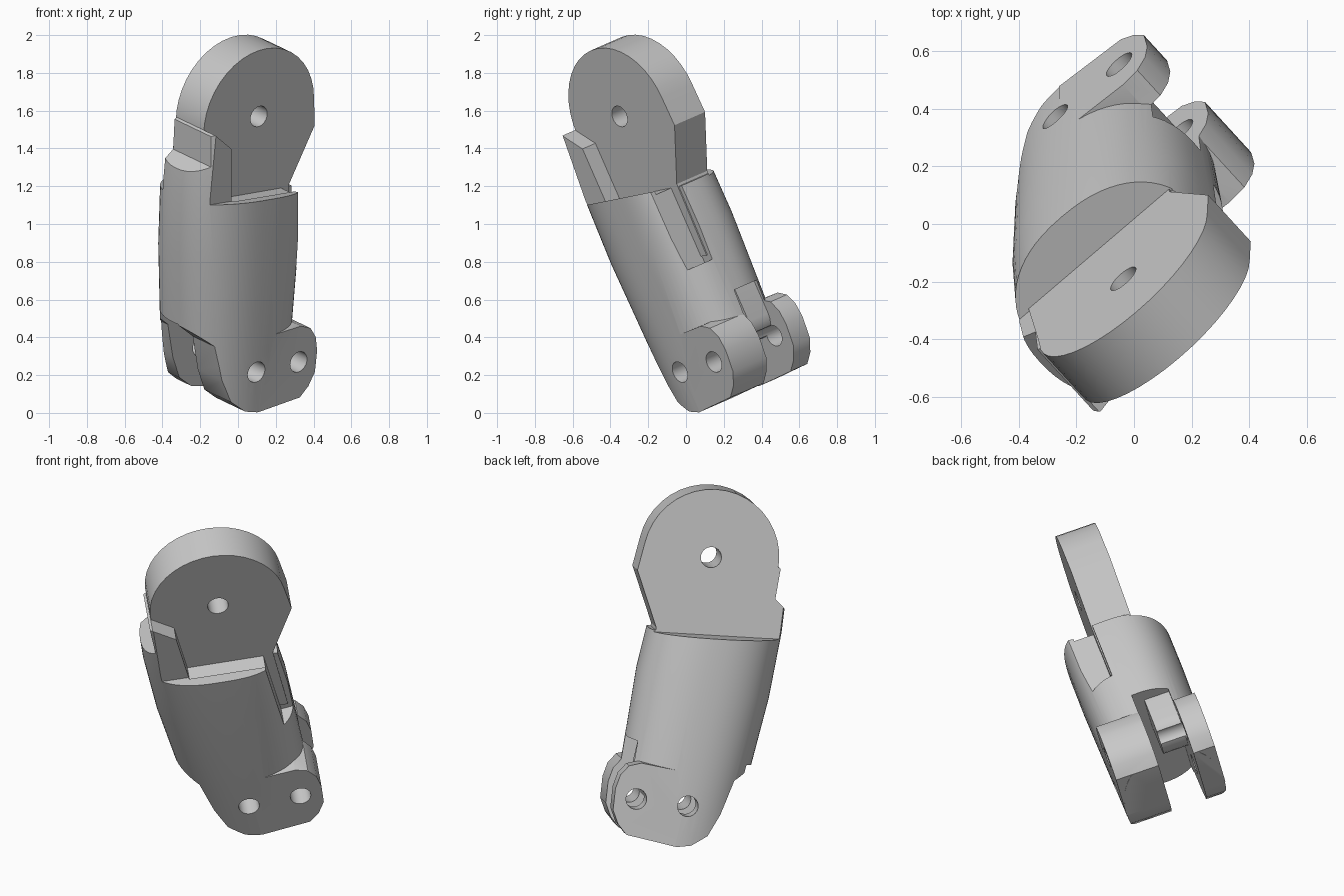
import bpy, bmesh
from math import pi, cos, sin, radians, copysign
from mathutils import Matrix

if "Cube" in bpy.data.objects:
    bpy.data.objects.remove(bpy.data.objects["Cube"])

grey = bpy.data.materials.new("plain_grey")
grey.use_nodes = True
COLOUR = (0.58, 0.58, 0.58, 1)
grey.diffuse_color = COLOUR
grey.node_tree.nodes["Principled BSDF"].inputs["Base Color"].default_value = COLOUR

# Local frame: x = link width, y = pin axis, z = link length


def loft(name, rings):
    """Closed solid through equal rings of points."""
    bm = bmesh.new()
    loops = [[bm.verts.new(p) for p in ring] for ring in rings]
    for a, b in zip(loops, loops[1:]):
        for i in range(len(a)):
            j = (i + 1) % len(a)
            bm.faces.new((a[i], a[j], b[j], b[i]))
    bm.faces.new(loops[0])
    bm.faces.new(loops[-1])
    bmesh.ops.recalc_face_normals(bm, faces=bm.faces)
    mesh = bpy.data.meshes.new(name)
    bm.to_mesh(mesh)
    bm.free()
    mesh.materials.append(grey)
    ob = bpy.data.objects.new(name, mesh)
    bpy.context.collection.objects.link(ob)
    return ob


def slab(name, outline, y0, y1, tilt=0):
    """Side outline extruded along the pin axis, rising by tilt along it."""
    return loft(name, [[(x, y, z + tilt * y) for x, z in outline] for y in (y0, y1)])


def box(name, x0, x1, y0, y1, z0, z1):
    return slab(name, [(x0, z0), (x1, z0), (x1, z1), (x0, z1)], y0, y1)


def arc(cx, cz, r, start, end, n):
    return [(cx + r * cos(radians(start + (end - start) * i / n)),
             cz + r * sin(radians(start + (end - start) * i / n))) for i in range(n + 1)]


def combine(target, tool, operation):
    mod = target.modifiers.new(operation, "BOOLEAN")
    mod.operation, mod.object, mod.solver = operation, tool, "EXACT"
    bpy.context.view_layer.update()
    graph = bpy.context.evaluated_depsgraph_get()
    mesh = bpy.data.meshes.new_from_object(target.evaluated_get(graph))
    target.modifiers.clear()
    target.data = mesh
    bpy.data.objects.remove(tool)


# Rounded body section with one squarer front corner
def body_ring(z, centre, half_width, half_depth, corner):
    ring = []
    for i in range(64):
        c, s = cos(2 * pi * i / 64), sin(2 * pi * i / 64)
        power = corner if c > 0 and s < 0 else 0.88
        ring.append((centre + half_width * copysign(abs(c) ** power, c),
                     0.27 + half_depth * copysign(abs(s) ** power, s), z))
    return ring


link = loft("finger_link", [body_ring(-0.1, 0.135, 0.34, 0.285, 0.86),
                            body_ring(0.3, 0.135, 0.35, 0.293, 0.8),
                            body_ring(0.88, 0.145, 0.375, 0.302, 0.66),
                            body_ring(1.25, 0.15, 0.365, 0.3, 0.62),
                            body_ring(1.7, 0.16, 0.325, 0.285, 0.62)])

# Trim the lower end to its side silhouette
silhouette = [(-0.4, 1.9), (-0.4, 0.56), (-0.23, 0.5), (-0.12, 0.4), (-0.085, 0.2),
              (-0.04, 0.07), (0.04, 0.0), (0.12, -0.025), (0.41, -0.02), (0.505, 0.083),
              (0.7, 0.4), (0.7, 1.9)]
combine(link, slab("trim", silhouette, -0.5, 1.2), "INTERSECT")

# Slanted top cuts, sparing a side wall that ends in a sloping stop
front_top = [(-0.6, 1.294), (0.9, 1.084), (0.9, 2.2), (-0.6, 2.2)]
back_top = [(-0.6, 1.28), (0.9, 1.04), (0.9, 2.2), (-0.6, 2.2)]
wall_top = [(-0.6, 1.36), (-0.2, 1.38), (-0.125, 1.43), (-0.115, 1.6), (-0.1, 1.607),
            (0.01, 1.5), (0.01, 1.18), (0.9, 1.06), (0.9, 2.2), (-0.6, 2.2)]
combine(link, slab("front_cut", front_top, -0.5, 0.066, -0.166), "DIFFERENCE")
combine(link, slab("middle_cut", wall_top, 0.05, 0.39), "DIFFERENCE")
combine(link, slab("back_cut", back_top, 0.385, 1.2), "DIFFERENCE")

# Fork block, slotted into two prongs, with a core left between them
fork = [(0.13, -0.024), (0.41, -0.019), (0.47, 0.03), (0.515, 0.1), (0.53, 0.22),
        (0.52, 0.3), (0.485, 0.36), (0.42, 0.39), (0.13, 0.395)]
combine(link, slab("fork_block", fork, -0.02, 0.56), "UNION")
combine(link, box("fork_slot", -0.6, 0.9, 0.23, 0.435, -0.3, 0.495), "DIFFERENCE")
core = [(0.21, 0.54)] + arc(0.32, 0.31, 0.11, 180, 360, 12) + [(0.43, 0.54)]
combine(link, slab("fork_core", core, 0.29, 0.45), "UNION")

# Side notch where the plate runs down into the body
combine(link, box("side_notch", 0.434, 0.9, -0.3, 0.17, 0.69, 1.4), "DIFFERENCE")

# Eye plate with a round head
plate = arc(0.281, 1.579, 0.381, 0, 180, 20) + [
    (-0.15, 1.2), (-0.15, 0.9), (0.3, 0.75), (0.48, 0.72), (0.49, 1.13), (0.667, 1.42)]
combine(link, slab("eye_plate", plate, 0.163, 0.393), "UNION")

# Pin holes
for x, z in ((0.281, 1.579), (0.111, 0.211), (0.402, 0.188)):
    combine(link, slab("pin_hole", arc(x, z, 0.058, 0, 345, 23), -0.5, 1.2), "DIFFERENCE")

# Lean the link into its pose
link.data.transform(Matrix.Rotation(radians(23.58), 4, "X") @ Matrix.Rotation(radians(40), 4, "Z"))
bpy.ops.object.select_all(action="DESELECT")
link.select_set(True)
bpy.context.view_layer.objects.active = link
bpy.ops.object.shade_smooth_by_angle(angle=radians(30))
